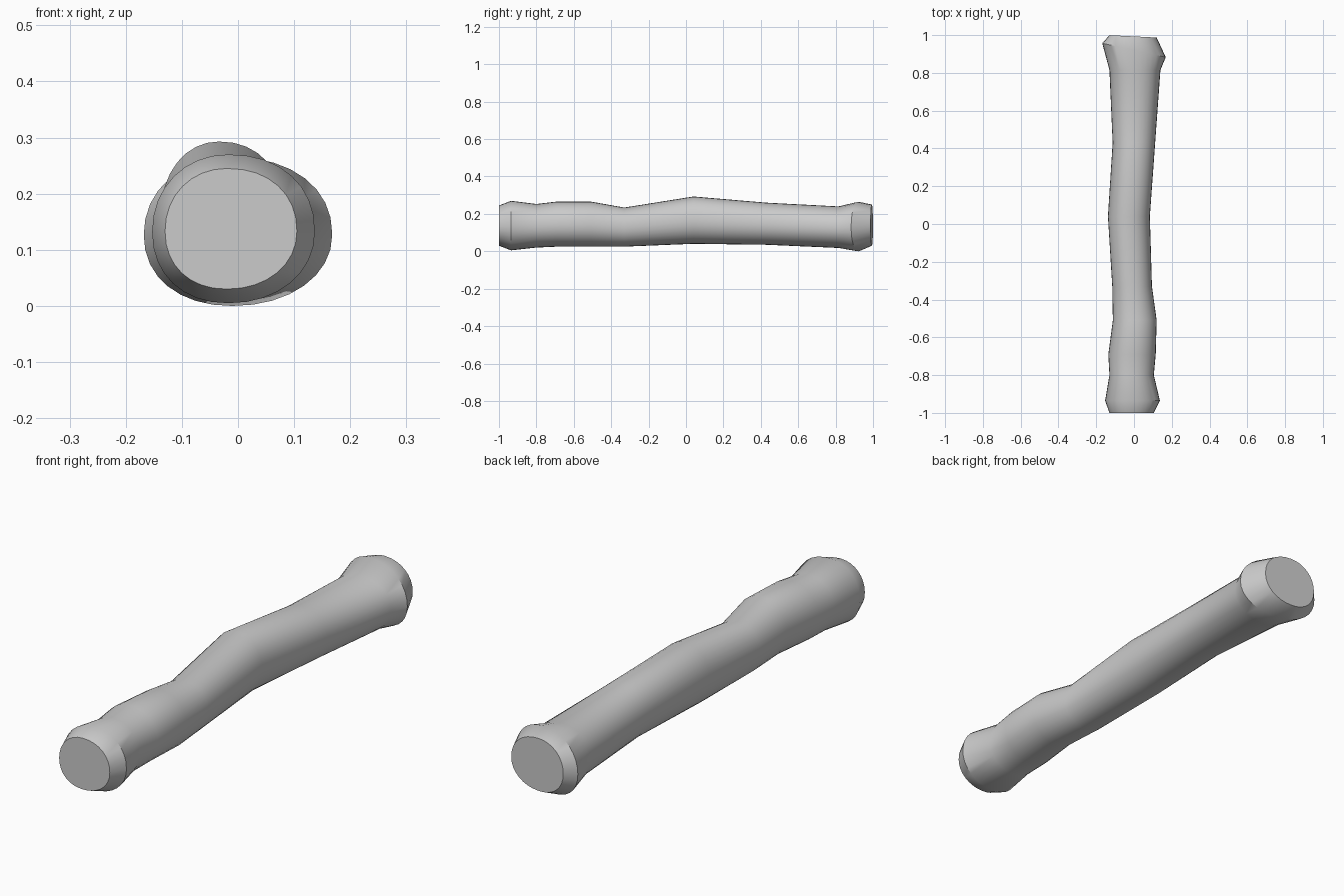
import bpy, bmesh, math

if "Cube" in bpy.data.objects:
    bpy.data.objects.remove(bpy.data.objects["Cube"])

# Log sections: y, x min, x max, z min, z max, y slant across x
SECTIONS = [
    (-1.00, -0.13, 0.105, 0.03, 0.245, 0.0),
    (-0.935, -0.153, 0.137, 0.005, 0.27, 0.0),
    (-0.80, -0.13, 0.105, 0.02, 0.253, 0.0),
    (-0.69, -0.136, 0.115, 0.025, 0.266, 0.0),
    (-0.51, -0.112, 0.12, 0.025, 0.266, 0.0),
    (-0.33, -0.115, 0.095, 0.025, 0.234, 0.0),
    (0.04, -0.138, 0.084, 0.04, 0.293, 0.0),
    (0.43, -0.113, 0.112, 0.035, 0.26, 0.0),
    (0.815, -0.13, 0.14, 0.018, 0.24, 0.0),
    (0.92, -0.168, 0.168, 0.0, 0.265, -0.22),
    (0.993, -0.13, 0.12, 0.03, 0.25, -0.05),
]
SIDES = 32


def ring(bm, y, x0, x1, z0, z1, slant):
    """Slightly lopsided oval, built from four quarter curves."""
    cx = x0 + (x1 - x0) * 0.47
    cz = z0 + (z1 - z0) * 0.48
    verts = []
    for i in range(SIDES):
        a = 2 * math.pi * i / SIDES
        c, s = math.cos(a), math.sin(a)
        p = 0.92 if c * s > 0 else 0.96
        u = math.copysign(abs(c) ** p, c)
        v = math.copysign(abs(s) ** p, s)
        x = cx + u * ((x1 - cx) if u > 0 else (cx - x0))
        z = cz + v * ((z1 - cz) if v > 0 else (cz - z0))
        verts.append(bm.verts.new((x, y + slant * x, z)))
    return verts


# Log body, lofted through the sections and capped
bm = bmesh.new()
rings = [ring(bm, *s) for s in SECTIONS]
for a, b in zip(rings, rings[1:]):
    for i in range(SIDES):
        j = (i + 1) % SIDES
        bm.faces.new((a[i], a[j], b[j], b[i]))
bm.faces.new(rings[0])
bm.faces.new(rings[-1])
bmesh.ops.recalc_face_normals(bm, faces=bm.faces)
mesh = bpy.data.meshes.new("log")
bm.to_mesh(mesh)
bm.free()
log = bpy.data.objects.new("log", mesh)
bpy.context.collection.objects.link(log)
bpy.context.view_layer.objects.active = log
log.select_set(True)
bpy.ops.object.shade_smooth_by_angle(angle=math.radians(35))
